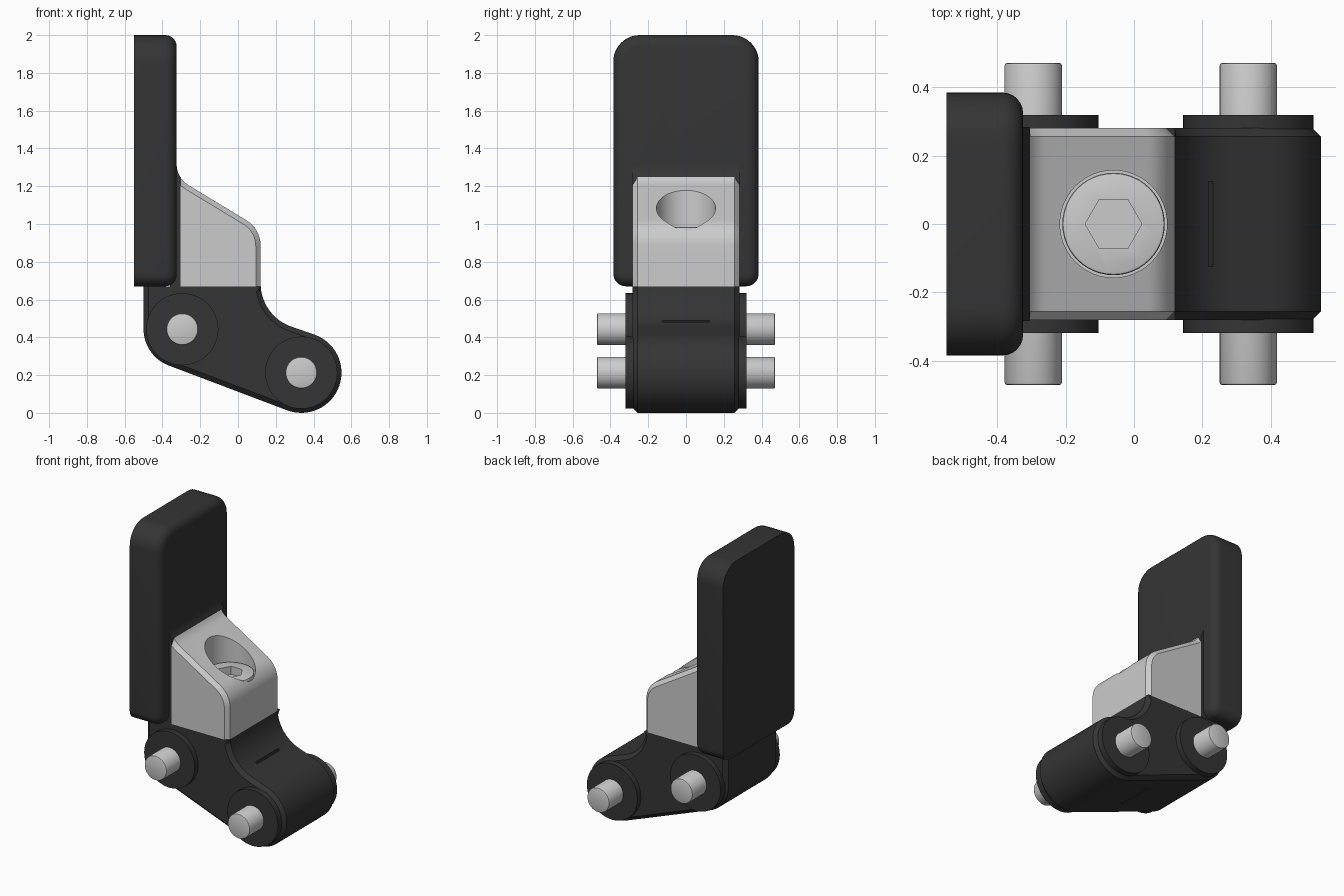
import bpy, bmesh
from math import cos, sin, radians, pi
from mathutils import Matrix, Vector

if "Cube" in bpy.data.objects:
    bpy.data.objects.remove(bpy.data.objects["Cube"])

dark = bpy.data.materials.new("dark_plastic")
dark.diffuse_color = (0.035, 0.035, 0.035, 1)
dark.use_nodes = True
dark.node_tree.nodes["Principled BSDF"].inputs["Base Color"].default_value = dark.diffuse_color


def arc(cx, cz, r, a0, a1, n=12):
    return [(cx + r * cos(radians(a0 + (a1 - a0) * i / n)),
             cz + r * sin(radians(a0 + (a1 - a0) * i / n))) for i in range(n + 1)]


def finish(bm, name, mat=None):
    bmesh.ops.recalc_face_normals(bm, faces=bm.faces)
    me = bpy.data.meshes.new(name)
    bm.to_mesh(me)
    bm.free()
    ob = bpy.data.objects.new(name, me)
    bpy.context.collection.objects.link(ob)
    if mat:
        me.materials.append(mat)
    return ob


def smooth(ob):
    bpy.ops.object.select_all(action='DESELECT')
    ob.select_set(True)
    bpy.context.view_layer.objects.active = ob
    bpy.ops.object.shade_smooth_by_angle(angle=radians(30))


def extrude(points, vec):
    bm = bmesh.new()
    face = bm.faces.new([bm.verts.new(p) for p in points])
    new = bmesh.ops.extrude_face_region(bm, geom=[face])["geom"]
    bmesh.ops.translate(bm, vec=vec, verts=[v for v in new if isinstance(v, bmesh.types.BMVert)])
    return bm


def slab(name, profile, half, mat=None, chamfer=0.0, keep=lambda a, b: True):
    """XZ profile extruded across y, with chamfered side edges where keep() is true."""
    bm = extrude([(x, -half, z) for x, z in profile], (0, 2 * half, 0))
    if chamfer:
        edges = [e for e in bm.edges
                 if abs(e.verts[0].co.y - e.verts[1].co.y) < 1e-5
                 and keep(e.verts[0].co, e.verts[1].co)]
        bmesh.ops.bevel(bm, geom=edges, offset=chamfer, segments=1, affect='EDGES', clamp_overlap=False)
    return finish(bm, name, mat)


def cylinder(name, loc, r, depth, axis='Z', mat=None, bevel=0.0, sides=48):
    bm = bmesh.new()
    bmesh.ops.create_cone(bm, cap_ends=True, segments=sides, radius1=r, radius2=r, depth=depth)
    if bevel:
        rims = [e for e in bm.edges if abs(e.verts[0].co.z - e.verts[1].co.z) < 1e-5]
        bmesh.ops.bevel(bm, geom=rims, offset=bevel, segments=2, profile=0.5, affect='EDGES')
    if axis == 'Y':
        bmesh.ops.rotate(bm, matrix=Matrix.Rotation(pi / 2, 3, 'X'), verts=bm.verts)
    bmesh.ops.translate(bm, vec=loc, verts=bm.verts)
    return finish(bm, name, mat)


def cut(ob, cutter):
    mod = ob.modifiers.new("cut", 'BOOLEAN')
    mod.operation, mod.solver, mod.object = 'DIFFERENCE', 'EXACT', cutter
    bpy.context.view_layer.objects.active = ob
    bpy.ops.object.modifier_apply(modifier=mod.name)
    bpy.data.objects.remove(cutter)


SEAM = 0.67
PIN_A, PIN_B = (-0.295, 0.443), (0.335, 0.213)

# Upright pad with rounded outline and rounded front edge
outline = (arc(0.245, 1.86, 0.14, 0, 90, 10) + arc(-0.245, 1.86, 0.14, 90, 180, 10)
           + arc(-0.317, 0.738, 0.068, 180, 270, 8) + arc(0.317, 0.738, 0.068, 270, 360, 8))
bm = extrude([(-0.55, y, z) for y, z in outline], (0.225, 0, 0))
rim = [e for e in bm.edges if all(v.co.x > -0.33 for v in e.verts)]
bmesh.ops.bevel(bm, geom=rim, offset=0.06, segments=6, profile=0.5, affect='EDGES', clamp_overlap=False)
smooth(finish(bm, "pad", dark))

# Flared root joining pad to block
fillet = arc(-0.195, 1.317, 0.13, 180, 212, 5)
smooth(slab("pad_root", [(-0.36, SEAM), (-0.36, 1.317)] + fillet + [(-0.305, SEAM)], 0.284, dark))

# Grey block with sloped top
profile = ([(-0.305, SEAM)] + arc(-0.195, 1.317, 0.13, 212, 239, 5)
           + arc(-0.04, 0.884, 0.16, 59, 0) + [(0.12, SEAM)])
block = slab("block", profile, 0.282, None, 0.026,
             lambda a, b: max(a.z, b.z) > SEAM + 0.01 and max(a.x, b.x) > -0.30)
cut(block, cylinder("hole_cutter", (-0.06, 0, 1.15), 0.157, 0.5))
smooth(block)

# Screw head with hexagonal socket and conical bottom
screw = cylinder("screw_head", (-0.06, 0, 0.935), 0.15, 0.10, bevel=0.008)
bm = bmesh.new()
bmesh.ops.create_cone(bm, cap_ends=True, segments=6, radius1=0.083, radius2=0.083, depth=0.12,
                      matrix=Matrix.Translation((-0.06, 0, 0.99)))
pts = [v for v in bm.verts]
a = min(pts, key=lambda v: v.co.y).co - Vector((-0.06, 0, 0))
if abs(abs(a.y) - 0.083) < 0.002:
    bmesh.ops.rotate(bm, cent=(-0.06, 0, 0), matrix=Matrix.Rotation(pi / 6, 3, 'Z'), verts=bm.verts)
cut(screw, finish(bm, "socket_cutter"))
smooth(screw)

# Lower link body
profile = ([(-0.5, SEAM)] + arc(*PIN_A, 0.205, 180, 250) + arc(*PIN_B, 0.213, 250, 430, 28)
           + arc(0.36, 0.684, 0.24, 250, 184) + [(0.12, SEAM)])
body = slab("link_body", profile, 0.282, dark, 0.026, lambda a, b: min(a.z, b.z) < SEAM - 0.01)
for x, z in ((0.225, 0.485), (-0.01, 0.125)):
    bm = bmesh.new()
    bmesh.ops.create_cube(bm, size=1)
    bmesh.ops.scale(bm, vec=(0.016, 0.25, 0.08), verts=bm.verts)
    bmesh.ops.rotate(bm, matrix=Matrix.Rotation(radians(20), 3, 'Y'), verts=bm.verts)
    bmesh.ops.translate(bm, vec=(x, 0, z), verts=bm.verts)
    cut(body, finish(bm, "slot_cutter"))
smooth(body)

# Pins with a washer on each side
for tag, (x, z) in (("rear", PIN_A), ("front", PIN_B)):
    smooth(cylinder(tag + "_pin", (x, 0, z), 0.084, 0.944, 'Y', bevel=0.008))
    for side, s in (("left", -1), ("right", 1)):
        smooth(cylinder(f"{tag}_washer_{side}", (x, s * 0.295, z), 0.191, 0.05, 'Y', dark))
